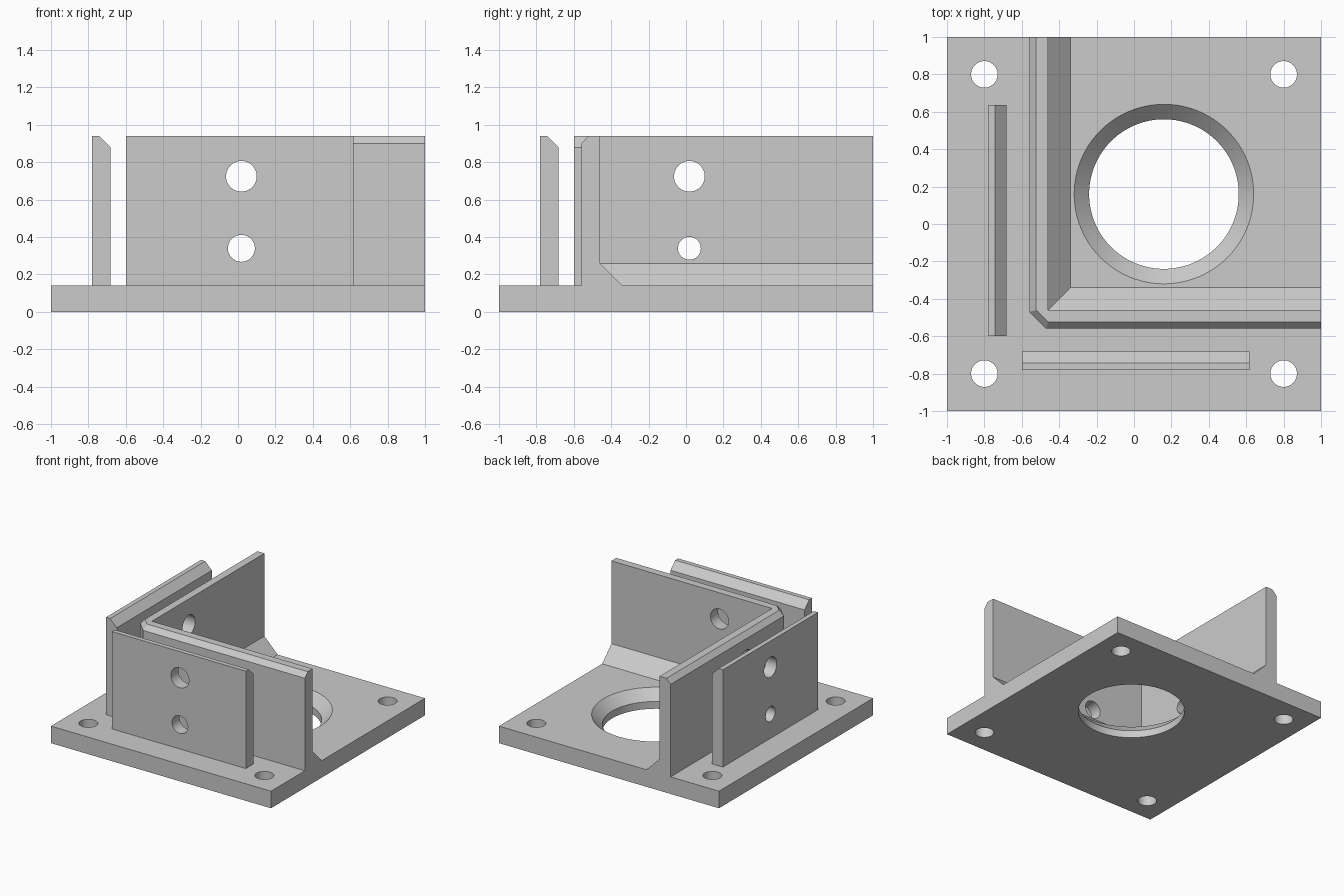
import bpy
import bmesh
import math
from mathutils import Matrix

cube = bpy.data.objects.get("Cube")
if cube:
    bpy.data.objects.remove(cube, do_unlink=True)

BASE_TOP, TOP = 0.14, 0.94

grey = bpy.data.materials.new("plain grey")
grey.use_nodes = True
grey.diffuse_color = (0.6, 0.6, 0.6, 1)
grey.node_tree.nodes["Principled BSDF"].inputs["Base Color"].default_value = grey.diffuse_color


def loft(name, rings):
    """Closed solid through matching rings of points."""
    bm = bmesh.new()
    loops = [[bm.verts.new(p) for p in ring] for ring in rings]
    for a, b in zip(loops, loops[1:]):
        for i in range(len(a)):
            j = (i + 1) % len(a)
            bm.faces.new((a[i], a[j], b[j], b[i]))
    bm.faces.new(loops[0])
    bm.faces.new(loops[-1])
    bmesh.ops.recalc_face_normals(bm, faces=bm.faces)
    mesh = bpy.data.meshes.new(name)
    bm.to_mesh(mesh)
    bm.free()
    obj = bpy.data.objects.new(name, mesh)
    bpy.context.collection.objects.link(obj)
    mesh.materials.append(grey)
    return obj


def cutter(name, sections, matrix, sides=64):
    """Hidden turned cutter from (radius, height) sections."""
    rings = [[(r * math.cos(2 * math.pi * i / sides), r * math.sin(2 * math.pi * i / sides), h)
              for i in range(sides)] for r, h in sections]
    obj = loft(name, rings)
    obj.data.transform(matrix)
    obj.hide_render = True
    obj.hide_viewport = True
    return obj


def cut(obj, cutters):
    for c in cutters:
        mod = obj.modifiers.new(c.name, 'BOOLEAN')
        mod.operation = 'DIFFERENCE'
        mod.solver = 'EXACT'
        mod.object = c


# Base plate
base = loft("base_plate", [[(x, y, z) for x, y in ((-1, -1), (1, -1), (1, 1), (-1, 1))]
                           for z in (0, BASE_TOP)])

# L-shaped wall: sloped foot inside, cut outer corner, chamfered outer top edge
def wall_ring(inner, outer, corner, z):
    outline = [(1, -inner), (-inner, -inner), (-inner, 1), (-outer, 1),
               (-outer, -corner), (-corner, -outer), (1, -outer)]
    return [(x, y, z) for x, y in outline]


wall = loft("corner_wall", [wall_ring(0.34, 0.56, 0.47, BASE_TOP),
                            wall_ring(0.46, 0.56, 0.47, 0.26),
                            wall_ring(0.46, 0.56, 0.47, 0.90),
                            wall_ring(0.46, 0.523, 0.46, TOP)])

# Two outer guide plates, chamfered on the inner top edge
profile = [(-0.78, BASE_TOP), (-0.682, BASE_TOP), (-0.682, 0.88), (-0.742, TOP), (-0.78, TOP)]
front_plate = loft("front_guide_plate", [[(x, d, z) for d, z in profile] for x in (-0.6, 0.618)])
side_plate = loft("right_guide_plate", [[(d, y, z) for d, z in profile] for y in (-0.6, 0.635)])

# Mounting holes and the large countersunk opening in the base
bolt_cutters = [cutter("bolt_hole_cutter", [(0.071, -0.2), (0.071, 0.3)],
                       Matrix.Translation((x, y, 0)))
                for x in (-0.8, 0.8) for y in (-0.8, 0.8)]
opening = cutter("opening_cutter", [(0.4, -0.1), (0.4, 0.06), (0.48, BASE_TOP), (0.49, 0.15)],
                 Matrix.Translation((0.16, 0.16, 0)), 96)
cut(base, bolt_cutters + [opening])

# Cross holes through the wall and guide plates
along_y = Matrix.Rotation(math.pi / 2, 4, 'X')
along_x = Matrix.Rotation(-math.pi / 2, 4, 'Y')


def cross_holes(name, matrix, x, y, lower_radius):
    return [cutter(name, [(r, 0.3), (r, 0.9)], Matrix.Translation((x, y, z)) @ matrix)
            for z, r in ((0.725, 0.082), (0.34, lower_radius))]


front_holes = cross_holes("front_hole_cutter", along_y, 0.018, 0, 0.072)
side_holes = cross_holes("side_hole_cutter", along_x, 0, 0.018, 0.061)
cut(wall, front_holes + side_holes)
cut(front_plate, front_holes)
cut(side_plate, side_holes)

# Smooth hole walls, crisp edges; bake the cuts first
bpy.context.view_layer.update()
for obj in (base, wall, front_plate, side_plate):
    bpy.ops.object.select_all(action='DESELECT')
    obj.select_set(True)
    bpy.context.view_layer.objects.active = obj
    for mod in list(obj.modifiers):
        bpy.ops.object.modifier_apply(modifier=mod.name)
    bpy.ops.object.shade_smooth_by_angle(angle=math.radians(30))
for c in bolt_cutters + [opening] + front_holes + side_holes:
    bpy.data.objects.remove(c, do_unlink=True)
